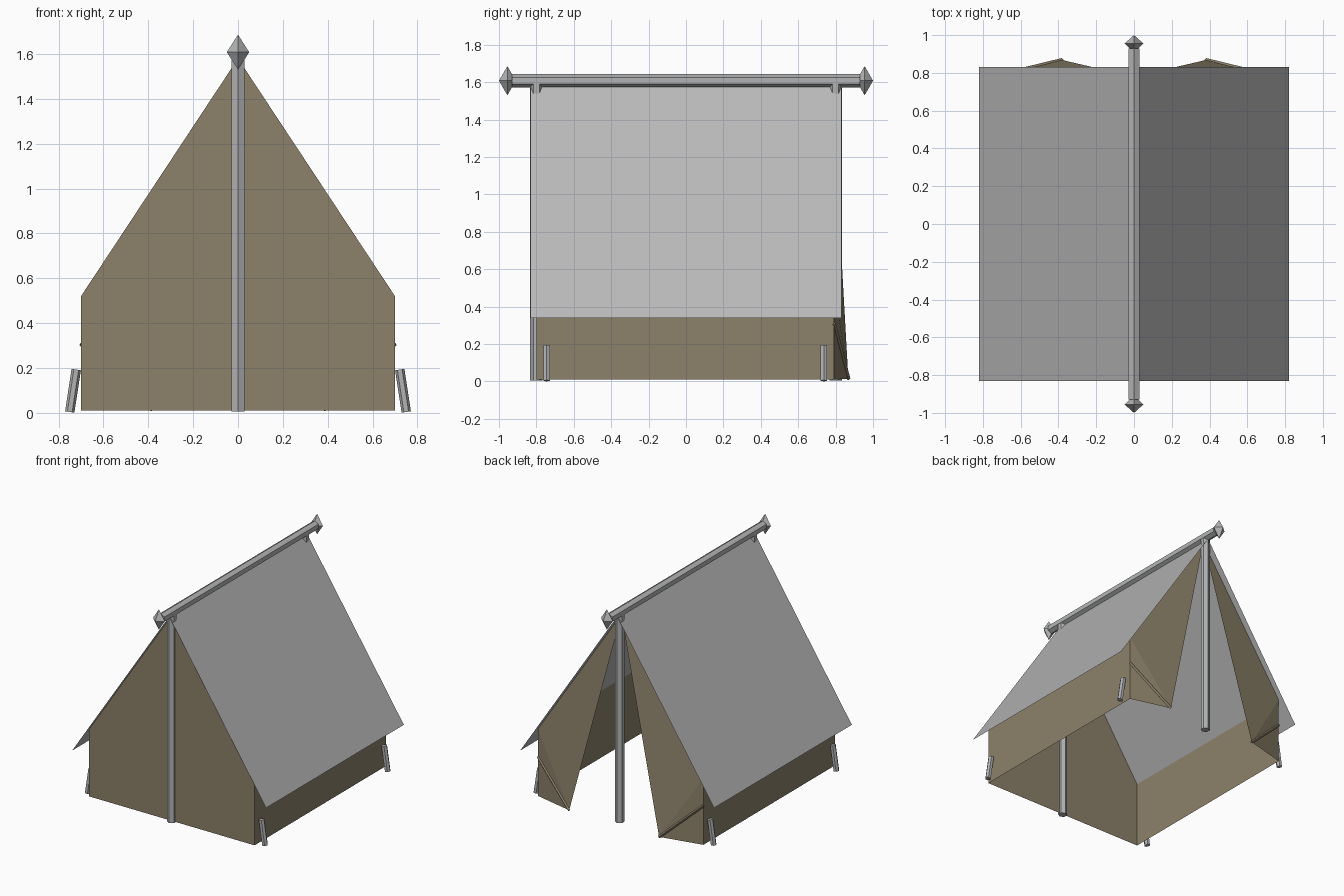
import bpy, math
from mathutils import Vector

if "Cube" in bpy.data.objects:
    bpy.data.objects.remove(bpy.data.objects["Cube"])


def material(name, rgb):
    m = bpy.data.materials.new(name)
    m.diffuse_color = (*rgb, 1)
    m.use_nodes = True
    m.node_tree.nodes["Principled BSDF"].inputs["Base Color"].default_value = m.diffuse_color
    return m


CANVAS = material("tan canvas", (0.263, 0.220, 0.144))
ROOF = material("grey roof cloth", (0.48, 0.48, 0.48))
POLE = material("grey pole", (0.45, 0.455, 0.46))


def mesh(name, verts, faces, mat):
    me = bpy.data.meshes.new(name)
    me.from_pydata([tuple(v) for v in verts], [], faces)
    me.materials.append(mat)
    ob = bpy.data.objects.new(name, me)
    bpy.context.collection.objects.link(ob)
    return ob


def ring_at(center, axis, ref, r, sides=6):
    """Ring of points around an axis, the first one towards ref."""
    u = (ref - axis * ref.dot(axis)).normalized()
    w = axis.cross(u)
    return [center + r * (u * math.cos(t) + w * math.sin(t))
            for t in (2 * math.pi * i / sides for i in range(sides))]


def rod(name, a, b, r, ref, mat, sides=6):
    a, b = Vector(a), Vector(b)
    axis = (b - a).normalized()
    verts = ring_at(a, axis, Vector(ref), r, sides) + ring_at(b, axis, Vector(ref), r, sides)
    faces = [(i, (i + 1) % sides, (i + 1) % sides + sides, i + sides) for i in range(sides)]
    faces += [tuple(reversed(range(sides))), tuple(range(sides, 2 * sides))]
    return mesh(name, verts, faces, mat)


HALF, EAVE, APEX, BASE = 0.70, 0.52, 1.58, 0.01   # tent section
FRONT, BACK = -0.80, 0.79
OUT, LOW = 0.82, 0.34                             # roof overhang edge

# Closed front wall
mesh("front_wall", [(-HALF, FRONT, BASE), (HALF, FRONT, BASE), (HALF, FRONT, EAVE),
                    (0, FRONT, APEX), (-HALF, FRONT, EAVE)], [(0, 1, 2, 3, 4)], CANVAS)

for s, side in ((1, "right"), (-1, "left")):
    def face(*idx):
        return idx if s > 0 else tuple(reversed(idx))

    # Side wall and roof slope
    mesh(side + "_wall", [(s * HALF, FRONT, BASE), (s * HALF, BACK, BASE),
                          (s * HALF, BACK, EAVE), (s * HALF, FRONT, EAVE)],
         [face(0, 1, 2, 3)], CANVAS)
    mesh(side + "_roof", [(s * OUT, -0.832, LOW), (s * OUT, 0.832, LOW),
                          (0, 0.832, APEX + 0.003), (0, -0.832, APEX + 0.003)],
         [face(0, 1, 2, 3)], ROOF)

    # Door flap pulled open at the back, creased near its foot
    tip = (s * 0.38, 0.868, 0.015)
    hem = (s * HALF, BACK, 0.31)
    mesh(side + "_door_flap", [(0, BACK - 0.01, APEX), (s * HALF, BACK, EAVE), hem,
                               (s * HALF, BACK, BASE), tip],
         [face(0, 4, 1), face(1, 4, 2), face(2, 4, 3)], CANVAS)
    rod(side + "_flap_crease", tip, hem, 0.011, (0, 1, 0), CANVAS, 4)

    # Leaning pegs beside the wall
    for y, end in ((-0.745, "front"), (0.737, "back")):
        rod(f"{side}_{end}_peg", (s * 0.75, y, 0.004), (s * 0.721, y, 0.193),
            0.021, (1, 0, 0), POLE)

# Upright poles
for y, end in ((-0.80, "front"), (0.80, "back")):
    rod(end + "_pole", (0, y, 0.006), (0, y, 1.60), 0.033, (0, 1, 0), POLE)

# Ridge pole with pointed diamond ends
rod("ridge_pole", (0, -0.93, 1.608), (0, 0.93, 1.608), 0.035, (0, 0, 1), POLE)
for s, end in ((-1, "front"), (1, "back")):
    z = 1.608
    verts = [(0, s, z), (0.05, s * 0.955, z), (0, s * 0.955, z + 0.078),
             (-0.05, s * 0.955, z), (0, s * 0.955, z - 0.078), (0, s * 0.91, z)]
    faces = []
    for i in range(4):
        a, b = 1 + i, 1 + (i + 1) % 4
        faces += [(0, a, b), (5, b, a)] if s < 0 else [(0, b, a), (5, a, b)]
    mesh(end + "_finial", verts, faces, POLE)
